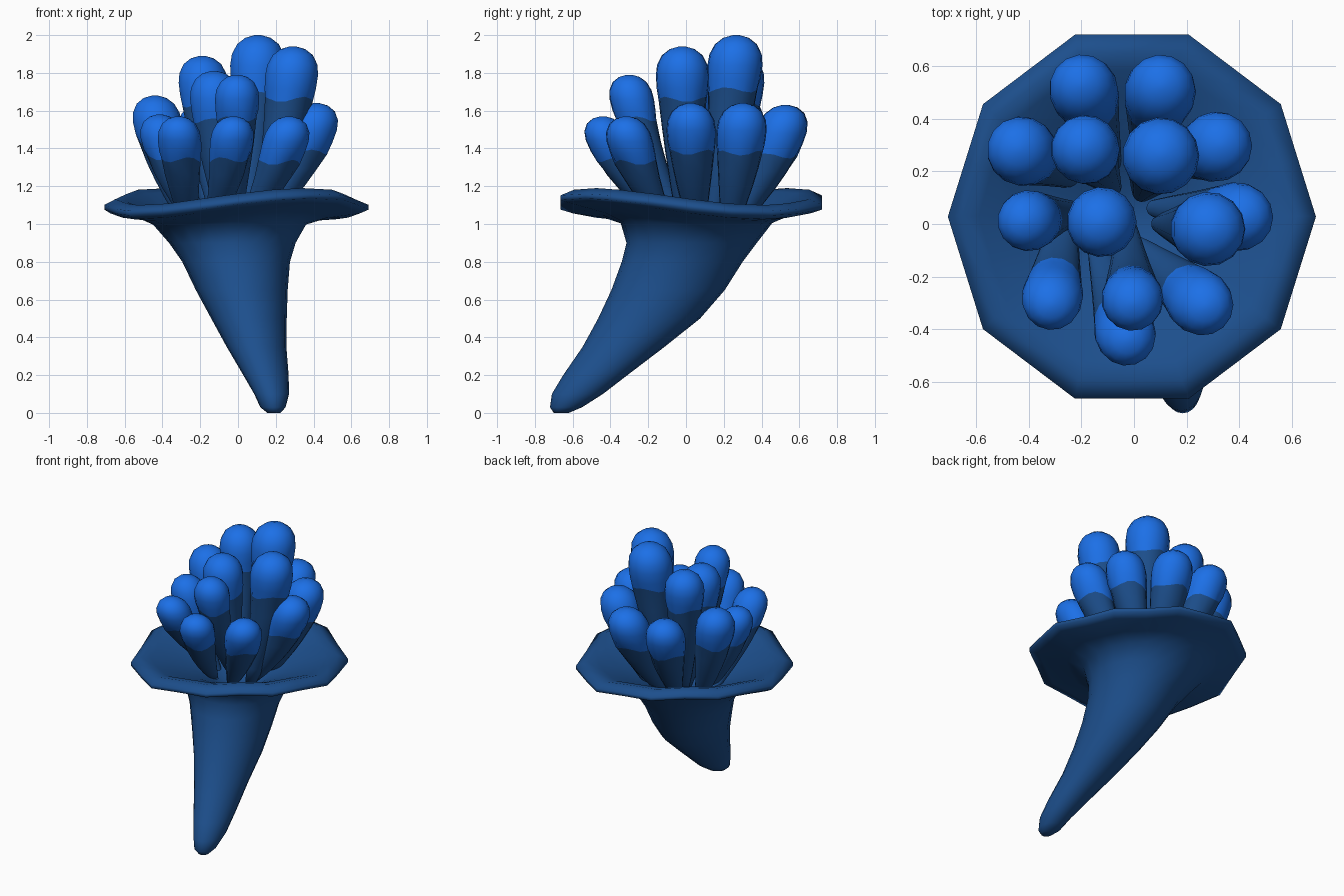
import bpy, bmesh, math
from mathutils import Vector

if "Cube" in bpy.data.objects:
    bpy.data.objects.remove(bpy.data.objects["Cube"], do_unlink=True)


def material(name, color):
    m = bpy.data.materials.new(name)
    m.use_nodes = True
    m.diffuse_color = color
    m.node_tree.nodes["Principled BSDF"].inputs["Base Color"].default_value = color
    return m


navy = material("deep blue", (0.012, 0.078, 0.265, 1))
bright = material("bright blue", (0.012, 0.168, 0.83, 1))


def loft(name, rings, mats, is_tip=lambda row: False):
    """Skin a list of equal rings, closing both ends."""
    bm = bmesh.new()
    rows = [[bm.verts.new(p) for p in ring] for ring in rings]
    n = len(rows[0])
    for i, (a, b) in enumerate(zip(rows, rows[1:])):
        for k in range(n):
            f = bm.faces.new((a[k], a[(k + 1) % n], b[(k + 1) % n], b[k]))
            f.material_index = int(is_tip(i))
    for i, row in ((0, rows[0]), (len(rows) - 2, rows[-1])):
        bm.faces.new(row).material_index = int(is_tip(i))
    bmesh.ops.recalc_face_normals(bm, faces=bm.faces)
    mesh = bpy.data.meshes.new(name)
    bm.to_mesh(mesh)
    bm.free()
    for m in mats:
        mesh.materials.append(m)
    ob = bpy.data.objects.new(name, mesh)
    bpy.context.collection.objects.link(ob)
    bpy.ops.object.select_all(action="DESELECT")
    ob.select_set(True)
    bpy.context.view_layer.objects.active = ob
    bpy.ops.object.shade_smooth_by_angle(angle=math.radians(85))


SIDES = 20


def horn_ring(z, cx, cy, rx, ry, saddle=0.0, corner=0.0):
    """Oval ring; corner turns it into a decagon, saddle waves its height."""
    pts = []
    for k in range(SIDES):
        a = 2 * math.pi * k / SIDES
        s = 1 - corner * (k % 2) * (1 - math.cos(math.pi / 10))
        wave = saddle * math.cos(2 * (a - math.radians(126)))
        pts.append((cx + rx * s * math.cos(a), cy + ry * s * math.sin(a), z + wave))
    return pts


# Curved horn, flared rim and hollow mouth as one skin
horn = [
    (0.0, 0.19, -0.66, 0.035, 0.04), (0.03, 0.185, -0.635, 0.067, 0.085),
    (0.1, 0.178, -0.575, 0.092, 0.135), (0.2, 0.148, -0.48, 0.12, 0.17),
    (0.35, 0.098, -0.33, 0.158, 0.217), (0.5, 0.058, -0.195, 0.2, 0.27),
    (0.65, 0.02, -0.095, 0.243, 0.3), (0.8, -0.01, -0.02, 0.285, 0.32),
    (0.9, -0.03, 0.03, 0.335, 0.345), (1.0, -0.045, 0.055, 0.405, 0.4, 0.01),
    (1.04, -0.03, 0.045, 0.5, 0.5, 0.025, 0.5),
    (1.07, -0.015, 0.03, 0.66, 0.66, 0.045, 1),
    (1.09, -0.008, 0.028, 0.7, 0.728, 0.045, 1),
    (1.115, -0.008, 0.028, 0.7, 0.728, 0.045, 1),
    (1.145, -0.015, 0.03, 0.635, 0.655, 0.045, 1),
    (1.13, -0.02, 0.03, 0.57, 0.58, 0.04, 0.8),
    (1.075, -0.025, 0.035, 0.44, 0.45, 0.02, 0.4),
    (1.03, -0.025, 0.04, 0.33, 0.33, 0.01), (0.97, -0.015, 0.035, 0.2, 0.2),
    (0.9, 0, 0.03, 0.09, 0.09),
]
loft("horn", [horn_ring(*r) for r in horn], [navy])

# Stalk outline from the crown down: depth and width in tip radii
CROWN = [(0.0, 0.12), (0.1, 0.47), (0.33, 0.77), (0.7, 0.96),
         (1.1, 1.01), (1.6, 0.98), (2.0, 0.91)]
LOWER = [(0.2, 0.81), (0.4, 0.69), (0.6, 0.56), (0.8, 0.42), (1.0, 0.25)]
FOOT = 0.94
STALK_SIDES = 15


def stalk(name, x, y, top, r, foot_x, foot_y):
    """Upright round tip on a tapering stem that curves in to its foot."""
    tip, foot = Vector((x, y)), Vector((foot_x, foot_y))
    length = top - FOOT
    neck = CROWN[-1][0] * r
    outline = [(d * r, w * r) for d, w in CROWN]
    outline += [(neck + f * (length - neck), w * r) for f, w in LOWER]
    rings = []
    for i, (d, w) in enumerate(outline):
        c = tip.lerp(foot, (d / length) ** 1.7)
        ripple = 0.014 if i == len(CROWN) - 1 else 0
        rings.append([(c.x + w * math.cos(a), c.y + w * math.sin(a),
                       top - d + ripple * math.cos(3 * a + 9 * x))
                      for a in (2 * math.pi * k / STALK_SIDES
                                for k in range(STALK_SIDES))])
    loft(name, rings, [navy, bright], lambda row: row < len(CROWN) - 1)


# Cluster of round-tipped stalks: x, y, top height, tip radius, foot x, foot y
stalks = [
    (-0.2, 0.53, 1.63, 0.13, -0.08, 0.22), (0.105, 0.525, 1.63, 0.135, 0.03, 0.22),
    (-0.44, 0.285, 1.68, 0.13, -0.23, 0.17), (-0.19, 0.29, 1.89, 0.13, -0.08, 0.14),
    (0.105, 0.265, 2.0, 0.145, 0.03, 0.12), (0.33, 0.3, 1.64, 0.132, 0.1, 0.22),
    (-0.415, 0.01, 1.58, 0.115, -0.2, 0.05), (-0.127, 0.005, 1.81, 0.132, -0.05, 0.06),
    (0.29, -0.02, 1.94, 0.14, 0.1, 0.0), (0.415, 0.025, 1.64, 0.13, 0.08, 0.06),
    (-0.315, -0.305, 1.57, 0.115, -0.25, 0.1), (-0.005, -0.3, 1.79, 0.117, -0.03, 0.02),
    (-0.025, -0.44, 1.57, 0.115, -0.15, -0.06), (0.27, -0.315, 1.57, 0.122, 0.0, -0.07),
]
for i, spec in enumerate(stalks):
    stalk(f"stalk_{i + 1}", *spec)
